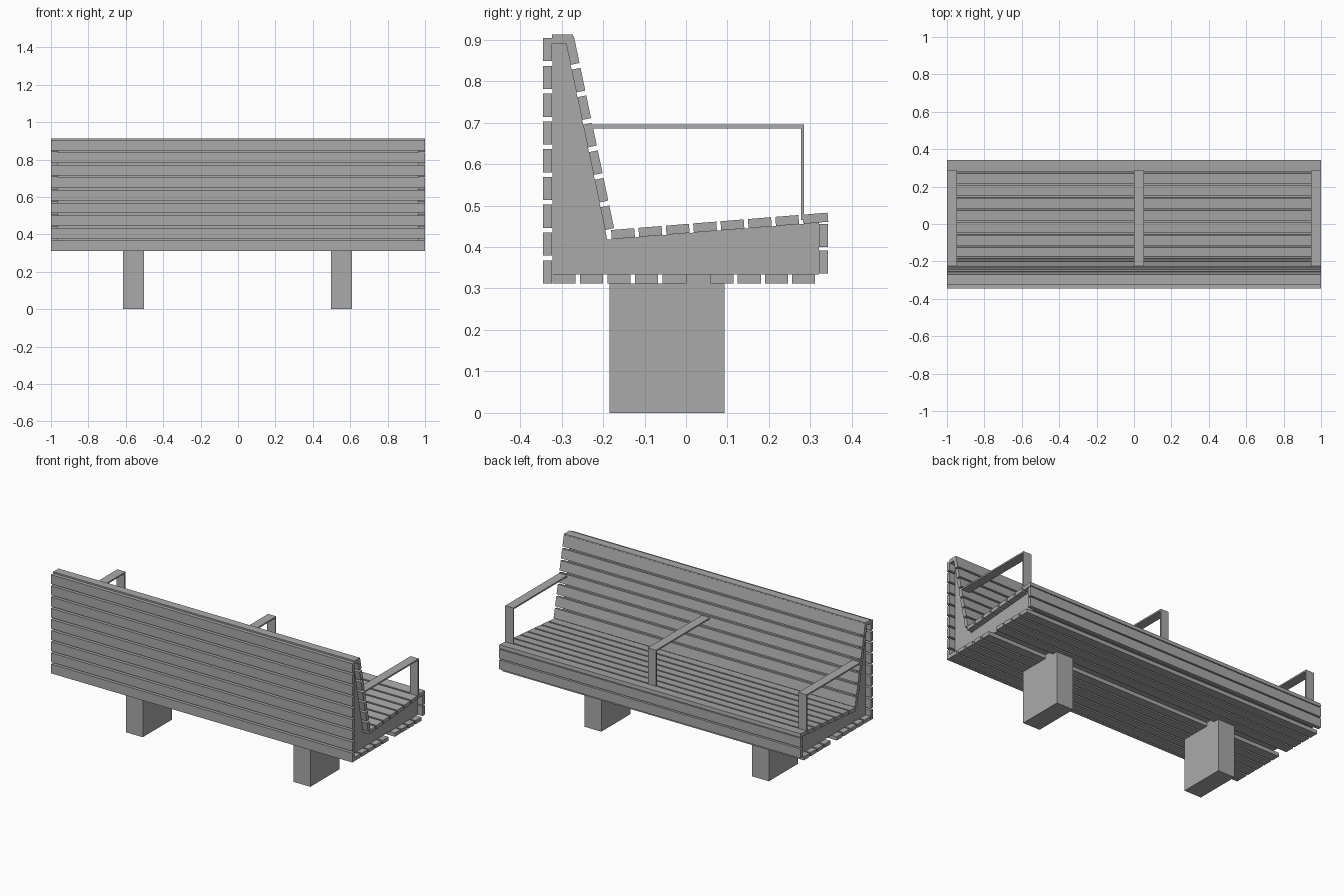
import bpy
import math
from mathutils import Vector

default = bpy.data.objects.get("Cube")
if default:
    bpy.data.objects.remove(default, do_unlink=True)

grey = bpy.data.materials.new("plain grey")
grey.use_nodes = True
grey.diffuse_color = (0.4, 0.4, 0.4, 1)
grey.node_tree.nodes["Principled BSDF"].inputs["Base Color"].default_value = (0.4, 0.4, 0.4, 1)


def extrude_profile(name, profile, x0, x1):
    """Sweep a side profile of (y, z) points along x."""
    n = len(profile)
    verts = [(x, y, z) for x in (x0, x1) for y, z in profile]
    faces = [list(range(n)), list(range(2 * n - 1, n - 1, -1))]
    faces += [[(i + 1) % n, i, i + n, (i + 1) % n + n] for i in range(n)]
    mesh = bpy.data.meshes.new(name)
    mesh.from_pydata(verts, [], faces)
    # Profiles run clockwise or anticlockwise, so fix the facing by signed area
    area = sum(profile[i][0] * profile[(i + 1) % n][1]
               - profile[(i + 1) % n][0] * profile[i][1] for i in range(n))
    if area > 0:
        mesh.flip_normals()
    mesh.materials.append(grey)
    obj = bpy.data.objects.new(name, mesh)
    bpy.context.collection.objects.link(obj)
    return obj


def box(name, x0, x1, y0, y1, z0, z1):
    return extrude_profile(name, [(y0, z0), (y1, z0), (y1, z1), (y0, z1)], x0, x1)


def slat_row(name, start, along, normal, count, pitch, width, last_width=None):
    """Full-length slats laid side by side on a sloping line."""
    u, n = Vector(along).normalized(), Vector(normal).normalized()
    for i in range(count):
        w = last_width if last_width and i == count - 1 else width
        a = Vector(start) + u * pitch * i
        b = a + u * w
        pts = [a, b, b + n * T, a + n * T]
        extrude_profile(f"{name}_{i + 1}", [tuple(p) for p in pts], -1, 1)


T = 0.022        # slat thickness
W = 0.056        # slat width
PITCH = 0.067

# Core carrying seat and backrest
extrude_profile("bench_core", [(-0.322, 0.334), (0.321, 0.334), (0.321, 0.459),
                               (-0.19, 0.418), (-0.289, 0.891), (-0.322, 0.891)],
                -0.965, 0.965)

# Slats cladding each side of the core
slat_row("rear_slat", (-0.323, 0.312), (0, 1), (-1, 0), 9, PITCH, W)
slat_row("apron_slat", (0.321, 0.336), (0, 1), (1, 0), 2, 0.064, W)
slat_row("underside_slat_rear", (-0.322, 0.334), (1, 0), (0, -1), 5, 0.0663, W)
slat_row("underside_slat_front", (0.059, 0.334), (1, 0), (0, -1), 4, 0.0655, W)
slat_row("seat_slat", (-0.179, 0.419), (0.511, 0.041), (-0.041, 0.511),
         8, 0.0662, W, 0.0605)
slat_row("backrest_slat", (-0.195, 0.441), (-0.099, 0.473), (0.473, 0.099),
         7, 0.0678, W, 0.066)

# Cap along the top of the backrest
extrude_profile("top_cap", [(-0.323, 0.891), (-0.268, 0.891),
                            (-0.273, 0.913), (-0.323, 0.913)], -1, 1)

# Flat bar armrests with front posts
for name, x in (("right", -1), ("middle", 0), ("left", 0.946)):
    extrude_profile(f"{name}_armrest", [(-0.235, 0.686), (0.277, 0.686), (0.277, 0.465),
                                        (0.285, 0.465), (0.285, 0.695), (-0.235, 0.695)],
                    x, x + 0.054)

# Block legs with a neck passing between the underside slats
for name, x in (("right", -0.559), ("left", 0.553)):
    box(f"{name}_leg", x - 0.056, x + 0.056, -0.184, 0.093, 0, 0.312)
    box(f"{name}_leg_neck", x - 0.056, x + 0.056, 0.0, 0.059, 0.312, 0.334)
